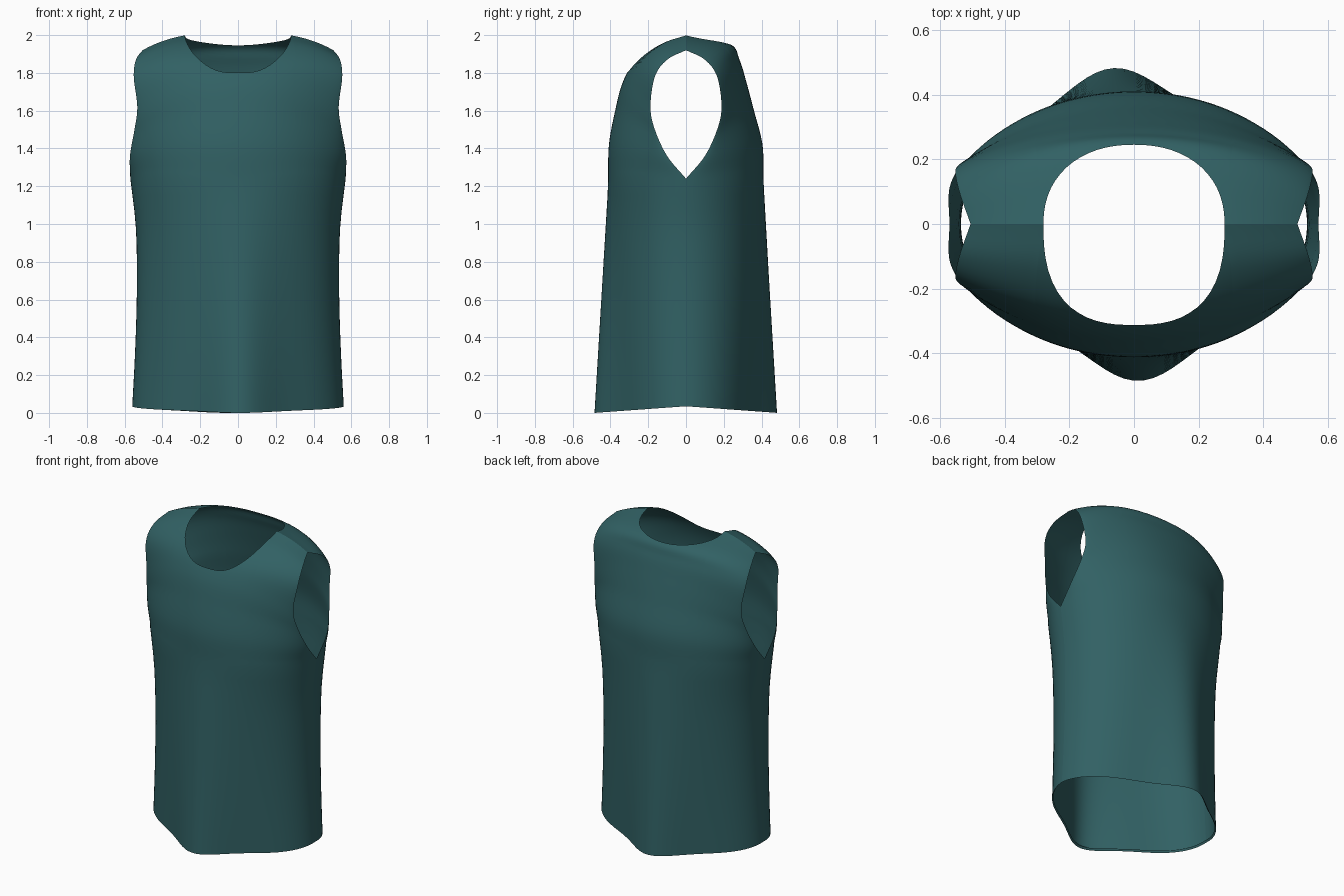
import bpy, bmesh, math

cube = bpy.data.objects.get("Cube")
if cube:
    bpy.data.objects.remove(cube)

cloth = bpy.data.materials.new("dark teal cloth")
cloth.use_nodes = True
TEAL = (0.031, 0.119, 0.127, 1)
cloth.diffuse_color = TEAL
bsdf = cloth.node_tree.nodes["Principled BSDF"]
bsdf.inputs["Base Color"].default_value = TEAL
bsdf.inputs["Roughness"].default_value = 0.8

ARMPIT = 1.24          # height where the armholes start
NECK_H = 0.554         # column fraction where neckline meets shoulder seam
LOWER, UPPER = 14, 28  # rows below and above the armpit


def spline(points, t):
    """Smooth curve through evenly spaced points, t from 0 to 1."""
    n = len(points) - 1
    i = min(int(t * n), n - 1)
    f = t * n - i
    b, c = points[i], points[i + 1]
    a = points[i - 1] if i > 0 else [2 * p - q for p, q in zip(b, c)]
    d = points[i + 2] if i + 2 <= n else [2 * q - p for p, q in zip(b, c)]
    return [q + 0.5 * f * (r - p + f * (2 * p - 5 * q + 4 * r - s + f * (3 * (q - r) + s - p)))
            for p, q, r, s in zip(a, b, c, d)]


# Half width of the body from hem to armpit
WIDTH = [(0.56,), (0.547,), (0.538,), (0.535,), (0.542,), (0.57,)]
# Armhole edge (x, depth, z) from armpit to shoulder
ARMHOLE = [(0.57, 0, ARMPIT), (0.572, 0.1, 1.36), (0.548, 0.165, 1.5), (0.533, 0.188, 1.62),
           (0.552, 0.165, 1.78), (0.54, 0.1, 1.87), (0.505, 0, 1.92)]
# Centre line (depth, z) from armpit height to shoulder
CHEST = [(0.412, ARMPIT), (0.408, 1.42), (0.375, 1.6), (0.335, 1.75),
         (0.265, 1.87), (0.14, 1.965), (0, 2.015)]
BACK = [(0.41, ARMPIT), (0.405, 1.42), (0.36, 1.6), (0.32, 1.75),
        (0.283, 1.87), (0.23, 1.955), (0, 2.015)]


def lower_point(h, t, fold_x):
    """Body below the armpit, with a soft fold flaring toward the hem."""
    x = spline(WIDTH, t)[0] * h
    round_off = math.sqrt(max(0, 1 - h * h))
    fold = 0.125 * math.exp(-((x - fold_x) / 0.2) ** 2)
    depth = round_off * (0.36 + 0.05 * t + fold * (1 - t))
    z = ARMPIT * t + 0.035 * (1 - depth / 0.485) * (1 - t)
    return x, depth, max(z, 0)


def upper_point(h, s, profile):
    """Chest or back, curling over to the shoulder seam."""
    ax, ad, az = spline(ARMHOLE, s)
    pd, pz = spline(profile, s)
    g = max(0, 1 - h * h) ** (0.5 + 0.35 * min(1, 3 * s))
    return ax * h, ad + (pd - ad) * g, pz + (az - pz) * abs(h) ** 3


def neck_end(h, profile, neck_depth, power):
    """How far up a column runs before it meets the neckline."""
    if abs(h) >= NECK_H - 1e-6:
        return 1
    low, high = 0, 1
    for _ in range(30):
        mid = (low + high) / 2
        x, depth, z = upper_point(h, mid, profile)
        inside = (abs(x) / 0.28) ** power + (abs(depth) / neck_depth) ** power < 1
        low, high = (low, mid) if inside else (mid, high)
    return low


# Columns crowd toward the neck corner and the side seam
ease = lambda i, n: math.sin(math.pi / 2 * i / n)
half = [NECK_H * ease(i, 16) for i in range(17)]
half += [NECK_H + (1 - NECK_H) * ease(i, 14) for i in range(1, 15)]
COLUMNS = [-h for h in reversed(half[1:])] + half


def panel(name, side, profile, neck_depth, power, fold_x):
    bm = bmesh.new()
    grid = []
    for h in COLUMNS:
        end = neck_end(h, profile, neck_depth, power)
        x, d, z = lower_point(h, 0, fold_x)
        points = [(x * 0.985, d * 0.98, z + 0.012)]      # turned-in hem
        points += [lower_point(h, i / LOWER, fold_x) for i in range(LOWER)]
        points += [upper_point(h, end * i / UPPER, profile) for i in range(UPPER + 1)]
        grid.append([bm.verts.new((x, side * d, z)) for x, d, z in points])
    for a, b in zip(grid, grid[1:]):
        for i in range(len(a) - 1):
            quad = [a[i], b[i], b[i + 1], a[i + 1]]
            bm.faces.new(quad if side < 0 else quad[::-1])
    mesh = bpy.data.meshes.new(name)
    bm.to_mesh(mesh)
    bm.free()
    mesh.materials.append(cloth)
    obj = bpy.data.objects.new(name, mesh)
    bpy.context.collection.objects.link(obj)
    bpy.ops.object.select_all(action='DESELECT')
    obj.select_set(True)
    bpy.context.view_layer.objects.active = obj
    bpy.ops.object.shade_smooth_by_angle(angle=math.radians(50))


panel("front_panel", -1, CHEST, 0.312, 2.6, 0.015)
panel("back_panel", 1, BACK, 0.245, 2.2, -0.07)
